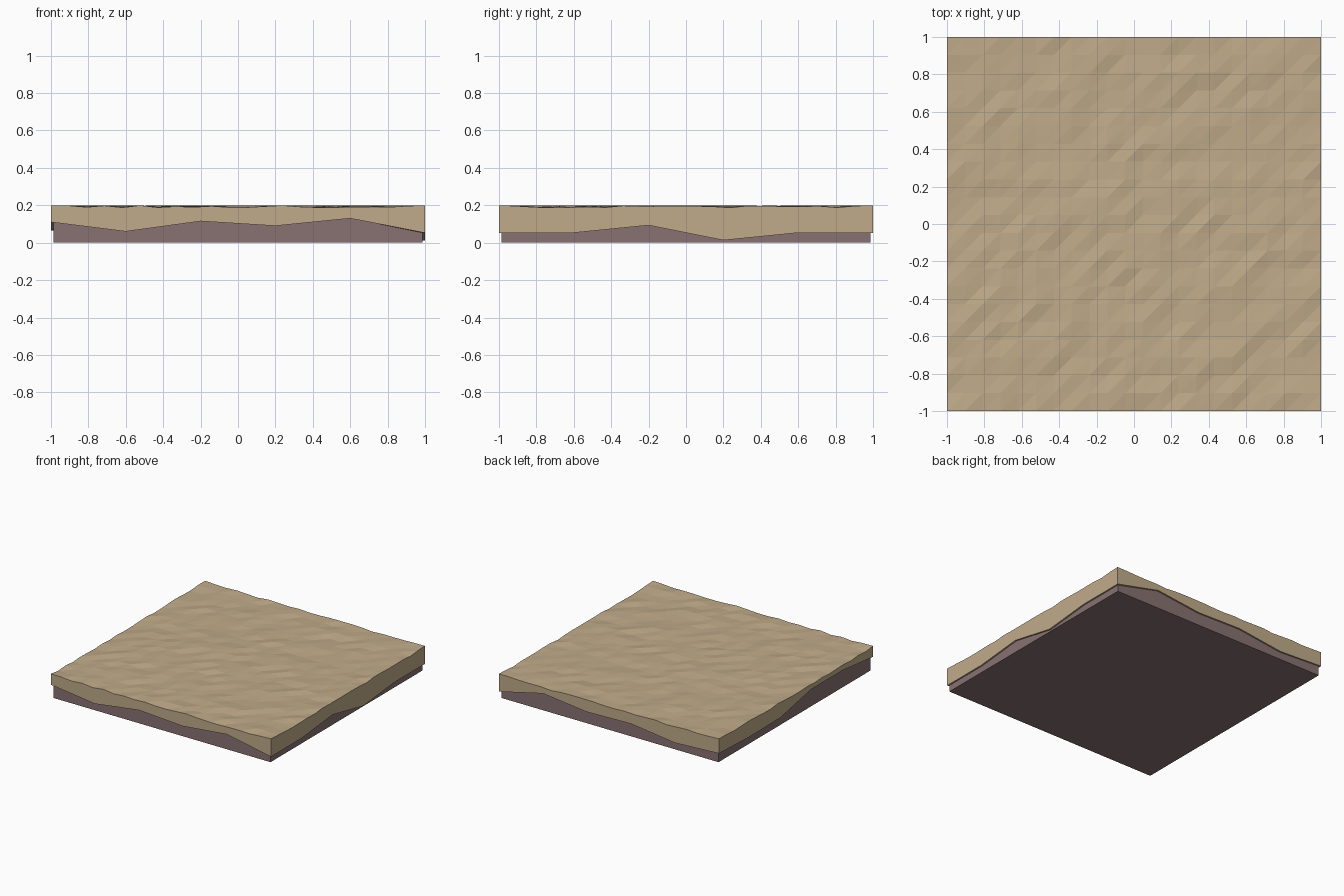
import bpy, bmesh, random

if "Cube" in bpy.data.objects:
    bpy.data.objects.remove(bpy.data.objects["Cube"])

random.seed(7)
N = 21          # cells per side of the sand surface
INNER = 0.987   # half width of the soil block


def material(name, rgb):
    m = bpy.data.materials.new(name)
    m.diffuse_color = (*rgb, 1)
    m.use_nodes = True
    m.node_tree.nodes["Principled BSDF"].inputs["Base Color"].default_value = m.diffuse_color
    return m


def finish(bm, name, mat):
    bmesh.ops.recalc_face_normals(bm, faces=bm.faces)
    me = bpy.data.meshes.new(name)
    bm.to_mesh(me)
    bm.free()
    me.materials.append(mat)
    ob = bpy.data.objects.new(name, me)
    bpy.context.collection.objects.link(ob)
    return ob


# Soil block under the sand
bm = bmesh.new()
bmesh.ops.create_cube(bm, size=1)
for v in bm.verts:
    v.co = (v.co.x * 2 * INNER, v.co.y * 2 * INNER, 0.175 * (v.co.z + 0.5))
finish(bm, "soil_base", material("soil", (0.25, 0.17, 0.17)))

# Sand layer: bumpy triangulated top
bm = bmesh.new()
grid = [[bm.verts.new((-1 + 2 * i / N, -1 + 2 * j / N, random.uniform(0.187, 0.2)))
         for j in range(N + 1)] for i in range(N + 1)]
for i in (0, N):
    for j in (0, N):
        grid[i][j].co.z = 0.2
for i in range(N):
    for j in range(N):
        a, b = grid[i][j], grid[i + 1][j]
        c, d = grid[i + 1][j + 1], grid[i][j + 1]
        bm.faces.new((a, b, c))
        bm.faces.new((a, c, d))

# Ragged lower rim heights, counter-clockwise: front, right, back, left
rim = [0.11, 0.06, 0.115, 0.09, 0.13,
       0.053, 0.053, 0.093, 0.013, 0.053,
       0.053, 0.145, 0.10, 0.11, 0.06,
       0.08, 0.065, 0.07, 0.15, 0.15]
outer, inner = [], []
for k, z in enumerate(rim):
    side, t = k // 5, -1 + 0.4 * (k % 5)
    x, y = [(t, -1), (1, t), (-t, 1), (-1, -t)][side]
    outer.append(bm.verts.new((x, y, z)))
    lim = INNER - 0.005
    inner.append(bm.verts.new((max(-lim, min(lim, x)), max(-lim, min(lim, y)), z)))

# Vertical skirts joining the top border to the rim
borders = [[grid[i][0] for i in range(N + 1)],
           [grid[N][j] for j in range(N + 1)],
           [grid[N - i][N] for i in range(N + 1)],
           [grid[0][N - j] for j in range(N + 1)]]
for s, top in enumerate(borders):
    low = [outer[(5 * s + k) % 20] for k in range(6)]
    bm.faces.new(low + top[::-1])

# Underside lip closing the overhang
for k in range(20):
    n = (k + 1) % 20
    bm.faces.new((outer[n], outer[k], inner[k], inner[n]))
finish(bm, "sand_layer", material("sand", (0.53, 0.41, 0.255)))
